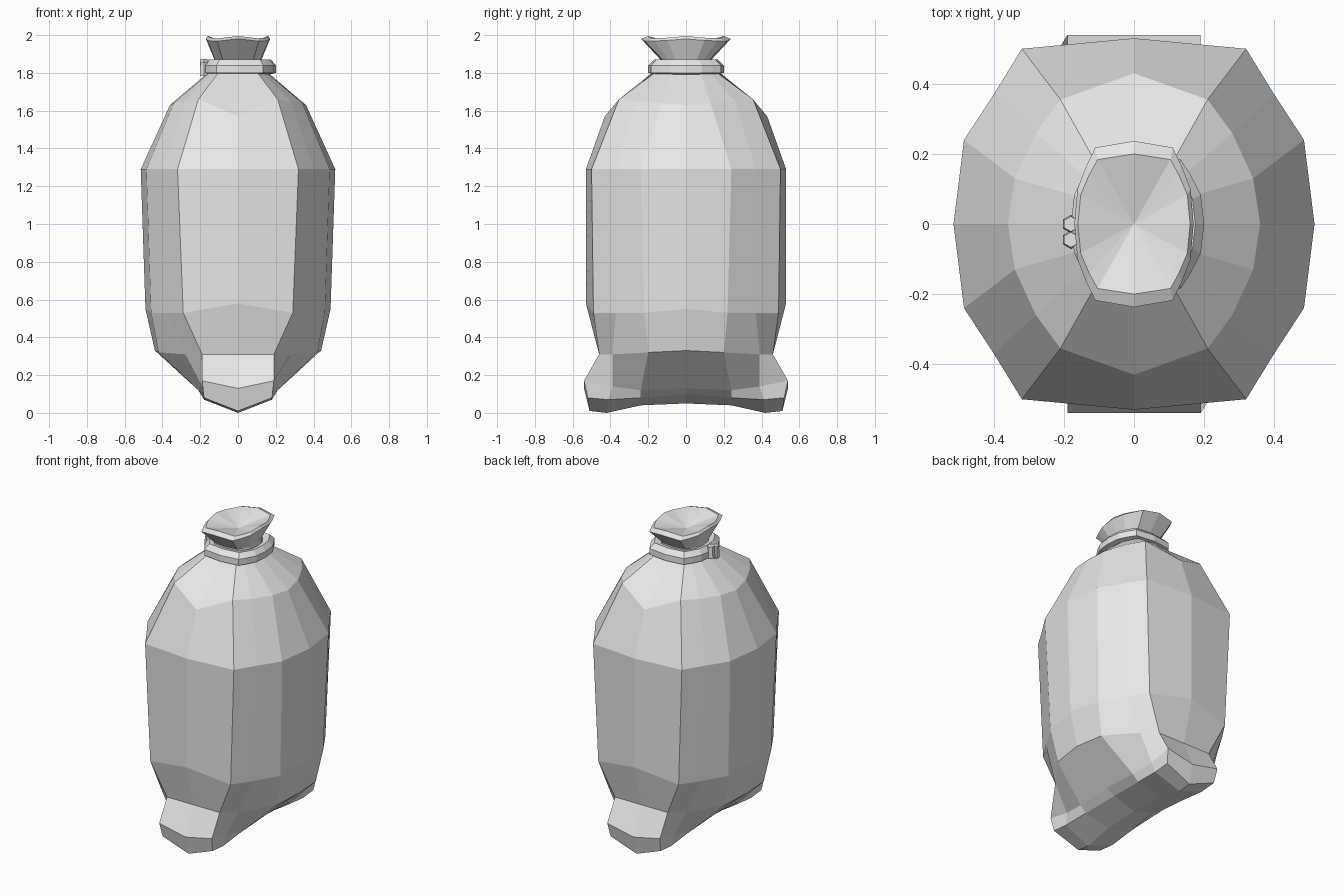
import bpy
import bmesh
from mathutils import Vector

cube = bpy.data.objects.get("Cube")
if cube:
    bpy.data.objects.remove(cube, do_unlink=True)

sack_grey = bpy.data.materials.new("sack_grey")
sack_grey.use_nodes = True
sack_grey.diffuse_color = (0.8, 0.8, 0.8, 1)
sack_grey.node_tree.nodes["Principled BSDF"].inputs["Base Color"].default_value = (0.8, 0.8, 0.8, 1)


def full_ring(quarter):
    """Mirror five points, running from the +x side to the +y end, into a closed ring."""
    half = quarter + [(-x, y, z) for x, y, z in reversed(quarter[:-1])]
    return half + [(x, -y, z) for x, y, z in reversed(half[1:-1])]


def oval(rx, ry, z, side_drop=0.0):
    """Boxy oval ring matching the sack's corner layout."""
    shape = [(1, 0), (0.95, 0.42), (0.8, 0.7), (0.65, 0.92), (0, 1)]
    return full_ring([(rx * u, ry * v, z - side_drop * u * v) for u, v in shape])


def finish(name, bm):
    bmesh.ops.remove_doubles(bm, verts=bm.verts, dist=0.0005)
    bmesh.ops.recalc_face_normals(bm, faces=bm.faces)
    mesh = bpy.data.meshes.new(name)
    bm.to_mesh(mesh)
    bm.free()
    mesh.materials.append(sack_grey)
    obj = bpy.data.objects.new(name, mesh)
    bpy.context.collection.objects.link(obj)
    return obj


def loft(name, rings, tip=None, closed=False):
    """Skin a stack of rings; tip closes the last ring with a fan."""
    bm = bmesh.new()
    loops = [[bm.verts.new(p) for p in ring] for ring in rings]
    pairs = list(zip(loops, loops[1:]))
    if closed:
        pairs.append((loops[-1], loops[0]))
    for low, high in pairs:
        for i in range(len(low)):
            j = (i + 1) % len(low)
            bm.faces.new((low[i], low[j], high[j], high[i]))
    if tip:
        centre = bm.verts.new(tip)
        last = loops[-1]
        for i, v in enumerate(last):
            bm.faces.new((v, last[(i + 1) % len(last)], centre))
    return finish(name, bm)


# Sack body: pinched bottom ridge, end ears, straight sides, sloping shoulders
ridge = [(0, 0, .05), (0, .24, .04), (0, .42, 0), (0, .51, .01), (0, .51, .01)]
ear_low = [(.15, 0, .1), (.17, .24, .08), (.18, .41, .07), (.18, .52, .08), (0, .51, .01)]
ear_high = [(.21, 0, .13), (.21, .24, .12), (.19, .39, .14), (.19, .54, .17), (0, .54, .13)]
base = [(.44, 0, .33), (.42, .2, .32), (.28, .39, .31), (.19, .46, .31), (0, .46, .31)]
hip = [(.49, 0, .55), (.46, .22, .53), (.37, .37, .53), (.29, .49, .53), (0, .53, .58)]
chest = [(.515, 0, 1.29), (.485, .24, 1.29), (.4, .37, 1.29), (.32, .5, 1.29), (0, .53, 1.29)]
shoulder = [(.36, 0, 1.63), (.34, .13, 1.64), (.28, .26, 1.65), (.21, .355, 1.66), (0, .43, 1.57)]
profile = [ridge, ear_low, ear_high, base, hip, chest, shoulder]
loft("sack_body", [full_ring(q) for q in profile] + [oval(.16, .18, 1.8)])

# Tie band round the neck
band = loft("tie_band", [oval(.15, .15, 1.79), oval(.19, .2, 1.8), oval(.19, .2, 1.84),
                         oval(.165, .17, 1.87), oval(.13, .13, 1.86)], closed=True)
band.location.x = 0.01

# Gathered mouth: flared cloth with a sunken top
loft("sack_mouth", [oval(.13, .14, 1.79), oval(.125, .135, 1.87),
                    oval(.17, .237, 1.98, .02), oval(.16, .2, 1.995, .02)],
     tip=(0, 0, 1.94))

# Knot: two small faceted lumps on the right of the band
for label, y, z in (("rear", 0.0, 1.835), ("front", -0.045, 1.82)):
    bm = bmesh.new()
    bmesh.ops.create_cone(bm, cap_ends=True, segments=6, radius1=.026, radius2=.022, depth=.075)
    bmesh.ops.translate(bm, verts=bm.verts, vec=Vector((-.18, y, z)))
    finish("knot_" + label, bm)
